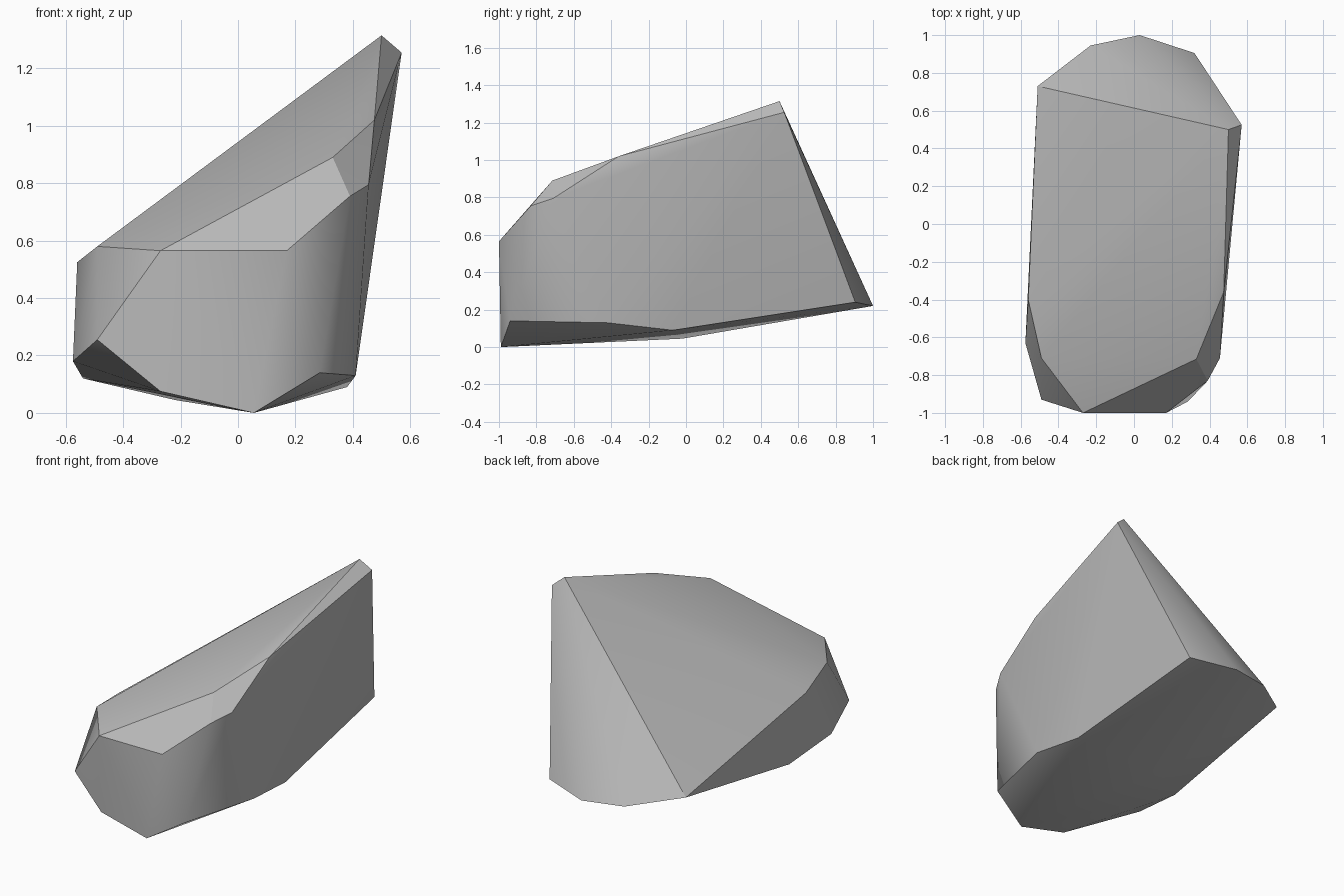
import bpy
import bmesh
import math

default = bpy.data.objects.get("Cube")
if default:
    bpy.data.objects.remove(default, do_unlink=True)


def flat_material(name, value):
    """One plain grey for viewport and render."""
    mat = bpy.data.materials.new(name)
    mat.use_nodes = True
    colour = (value, value, value, 1)
    mat.diffuse_color = colour
    mat.node_tree.nodes["Principled BSDF"].inputs["Base Color"].default_value = colour
    return mat


def hull_object(name, corner_groups, mat):
    """Wrap a convex stone around groups of corner points."""
    bm = bmesh.new()
    for group in corner_groups.values():
        for corner in group:
            bm.verts.new(corner)
    result = bmesh.ops.convex_hull(bm, input=bm.verts[:])
    loose = {v for v in result["geom_interior"] + result["geom_unused"]
             if isinstance(v, bmesh.types.BMVert)}
    bmesh.ops.delete(bm, geom=list(loose), context="VERTS")
    bmesh.ops.recalc_face_normals(bm, faces=bm.faces[:])
    mesh = bpy.data.meshes.new(name)
    bm.to_mesh(mesh)
    bm.free()
    mesh.materials.append(mat)
    obj = bpy.data.objects.new(name, mesh)
    bpy.context.collection.objects.link(obj)
    return obj


# Corners of the chipped boulder, grouped by the region they belong to
corners = {
    "peak": [(.5, .5, 1.315), (.57, .525, 1.255)],
    "upper_ridge": [(.475, -.36, 1.02), (.455, -.71, .795),
                    (.39, -.83, .755), (.33, -.715, .89)],
    "front_brow": [(.17, -1, .565), (-.27, -1, .565)],
    "low_shoulder": [(-.49, -.71, .58), (-.56, -.4, .525)],
    "back_rim": [(-.51, .73, .28), (-.23, .945, .23),
                 (.03, 1, .22), (.32, .905, .24)],
    "low_side": [(-.49, -.93, .255), (-.575, -.63, .18), (-.54, -.26, .12)],
    "front_foot": [(-.27, -.98, .075), (.055, -.99, 0), (.285, -.94, .14)],
    "underside": [(.41, -.42, .13), (.38, -.07, .09), (-.22, -.02, .045)],
}

boulder = hull_object("boulder", corners, flat_material("stone grey", .5))

# Soft shading that keeps the chipped edges crisp
bpy.ops.object.select_all(action="DESELECT")
boulder.select_set(True)
bpy.context.view_layer.objects.active = boulder
bpy.ops.object.shade_smooth_by_angle(angle=math.radians(30))
